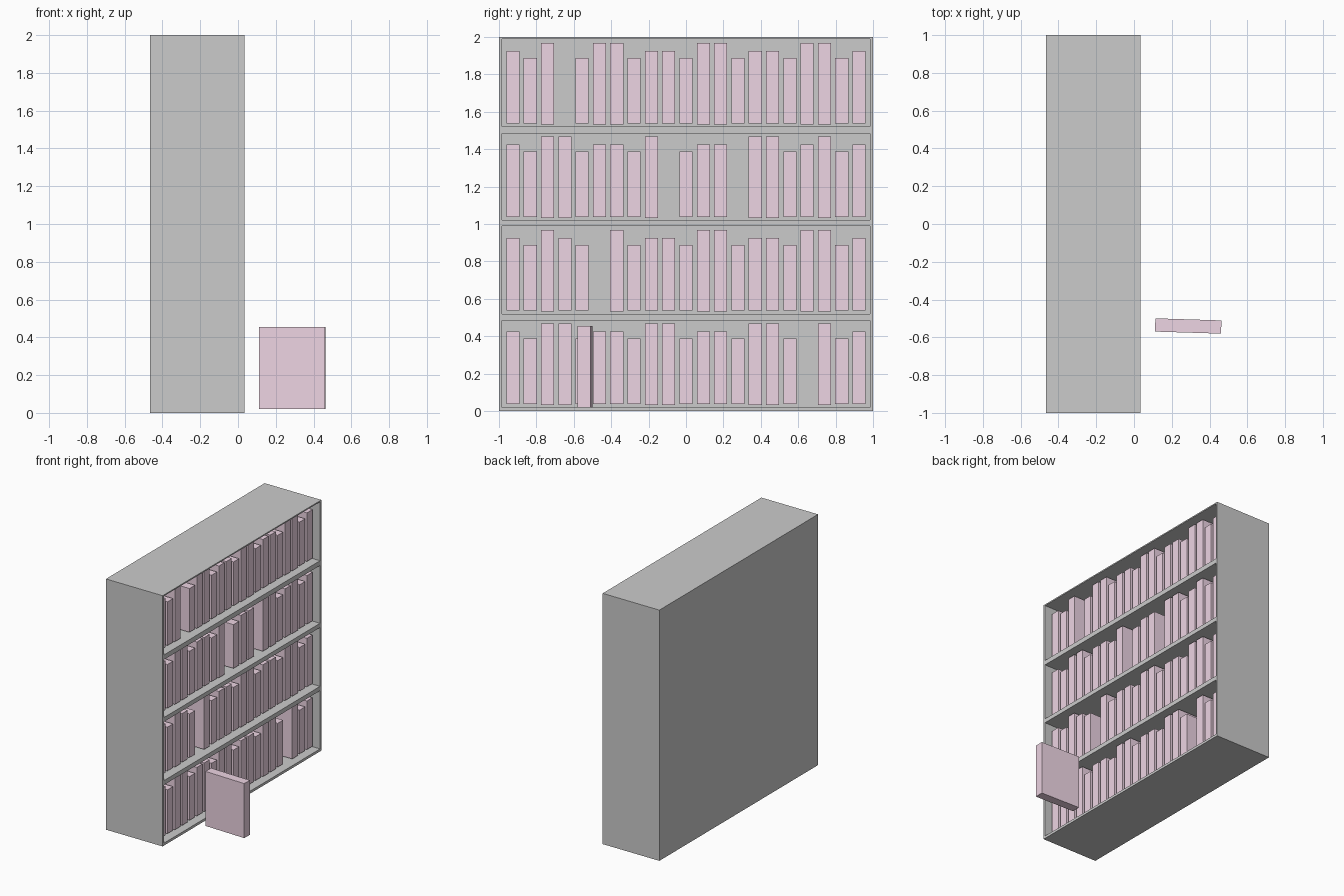
import bpy
import math
from mathutils import Vector

if "Cube" in bpy.data.objects:
    bpy.data.objects.remove(bpy.data.objects["Cube"])

book_mat = bpy.data.materials.new("book_cover")
book_mat.diffuse_color = (0.85, 0.66, 0.77, 1)
book_mat.use_nodes = True
book_mat.node_tree.nodes["Principled BSDF"].inputs["Base Color"].default_value = book_mat.diffuse_color


def box(name, lo, hi, mat=None, turn=0.0):
    """Axis-aligned box between two corners, optionally turned about z."""
    lo, hi = Vector(lo), Vector(hi)
    bpy.ops.mesh.primitive_cube_add(size=1, location=(lo + hi) / 2)
    ob = bpy.context.object
    ob.name = name
    ob.scale = hi - lo
    bpy.ops.object.transform_apply(location=False, rotation=False, scale=True)
    ob.rotation_euler.z = turn
    if mat:
        ob.data.materials.append(mat)
    return ob


# Case: one solid block with four shelf openings cut from the +x side
BACK, FRONT = -0.465, 0.035
case = box("bookcase", (BACK, -1, 0), (FRONT, 1, 2))
openings = [(0.02, 0.484), (0.519, 0.988), (1.022, 1.483), (1.521, 1.99)]
for i, (z0, z1) in enumerate(openings):
    cutter = box(f"opening_cutter_{i}", (BACK + 0.02, -0.984, z0),
                 (FRONT + 0.1, 0.984, z1))
    cutter.hide_render = True
    cutter.hide_viewport = True
    cutter.display_type = 'WIRE'
    cut = case.modifiers.new(f"opening_{i}", 'BOOLEAN')
    cut.operation = 'DIFFERENCE'
    cut.solver = 'EXACT'
    cut.object = cutter

# Shelved books, bottom row first: short, medium, tall, dot is a gap
sizes = {"S": (0.038, 0.387), "M": (0.037, 0.425), "T": (0.033, 0.467)}
rows = [
    "MSTTSMMSTTSMMSTTS.TSM",
    "MSTMS.TSMMSTTSMMSTTSM",
    "MSTTSMMST.SMM.TTSMTSM",
    "MST.STTSMMSTTSMMSTTSM",
]
for r, row in enumerate(rows):
    for c, kind in enumerate(row):
        if kind == ".":
            continue
        y = (c - 10) * 0.0925
        z0, z1 = sizes[kind]
        box(f"book_{r}_{c}", (-0.365, y - 0.035, z0 + r * 0.5),
            (-0.015, y + 0.035, z1 + r * 0.5), book_mat)

# Loose book standing in front of the shelves, slightly turned
box("loose_book", (0.112, -0.575, 0.02), (0.462, -0.505, 0.455),
    book_mat, math.radians(-1.8))
